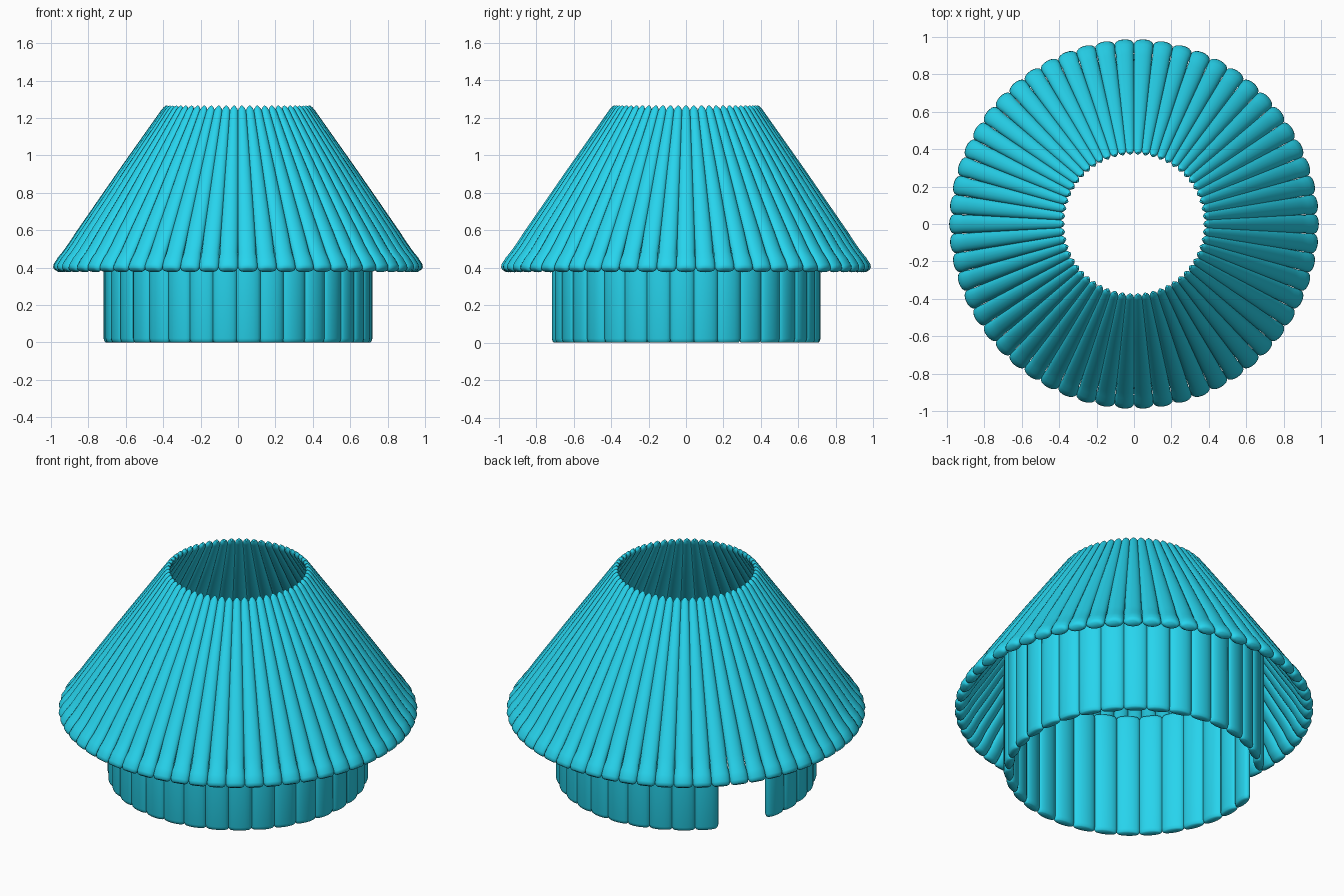
import bpy, bmesh, math
from mathutils import Vector, Matrix

if "Cube" in bpy.data.objects:
    bpy.data.objects.remove(bpy.data.objects["Cube"])

mat = bpy.data.materials.new("blue_straw")
mat.diffuse_color = (0.02, 0.66, 0.85, 1)
mat.use_nodes = True
mat.node_tree.nodes["Principled BSDF"].inputs["Base Color"].default_value = mat.diffuse_color


def slat_ring(name, start, end, stations, angles, sides=16):
    """Rounded slats lofted from start to end (radius, z), repeated at the angles.
    stations: (fraction along, half width, half thickness)."""
    bm = bmesh.new()
    a, b = Vector((start[0], 0, start[1])), Vector((end[0], 0, end[1]))
    d = (b - a).normalized()
    out = Vector((d.z, 0, -d.x))
    for ang in angles:
        rot = Matrix.Rotation(math.radians(ang), 3, 'Z')
        rings = []
        for t, w, h in stations:
            c = a.lerp(b, t)
            ring = []
            for i in range(sides):
                u = 2 * math.pi * i / sides
                p = c + out * (h * math.sin(u)) + Vector((0, w * math.cos(u), 0))
                ring.append(bm.verts.new(rot @ p))
            rings.append(ring)
        for r0, r1 in zip(rings, rings[1:]):
            for i in range(sides):
                j = (i + 1) % sides
                bm.faces.new((r0[i], r0[j], r1[j], r1[i]))
        bm.faces.new(rings[0])
        bm.faces.new(rings[-1])
    bmesh.ops.recalc_face_normals(bm, faces=bm.faces)
    me = bpy.data.meshes.new(name)
    bm.to_mesh(me)
    bm.free()
    ob = bpy.data.objects.new(name, me)
    bpy.context.collection.objects.link(ob)
    me.materials.append(mat)
    bpy.ops.object.select_all(action='DESELECT')
    ob.select_set(True)
    bpy.context.view_layer.objects.active = ob
    bpy.ops.object.shade_smooth_by_angle(angle=math.radians(50))
    return ob


# Conical roof of tapered slats, pinched just above the eave
ROOF = 58
slat_ring("roof_slats", (0.972, 0.384), (0.378, 1.262),
          [(0, 0.036, 0.014), (0.006, 0.047, 0.024), (0.02, 0.053, 0.031),
           (0.06, 0.053, 0.032), (0.10, 0.048, 0.028), (0.15, 0.0475, 0.027),
           (0.22, 0.047, 0.028), (0.6, 0.036, 0.024), (0.97, 0.0225, 0.016),
           (0.985, 0.018, 0.014), (1, 0.006, 0.009)],
          [360 / ROOF * i for i in range(ROOF)])

# Round wall of upright slats, with a doorway left open at the back left
GAP_START, GAP_END, WALL = 139.6, 164.7, 32
step = (360 - GAP_END + GAP_START) / WALL
slat_ring("wall_slats", (0.69, 0), (0.69, 0.74),
          [(0, 0.056, 0.018), (0.008, 0.062, 0.024), (0.03, 0.067, 0.029),
           (0.97, 0.067, 0.029), (0.99, 0.062, 0.024), (1, 0.056, 0.018)],
          [GAP_END + step * (i + 0.5) for i in range(WALL)])
